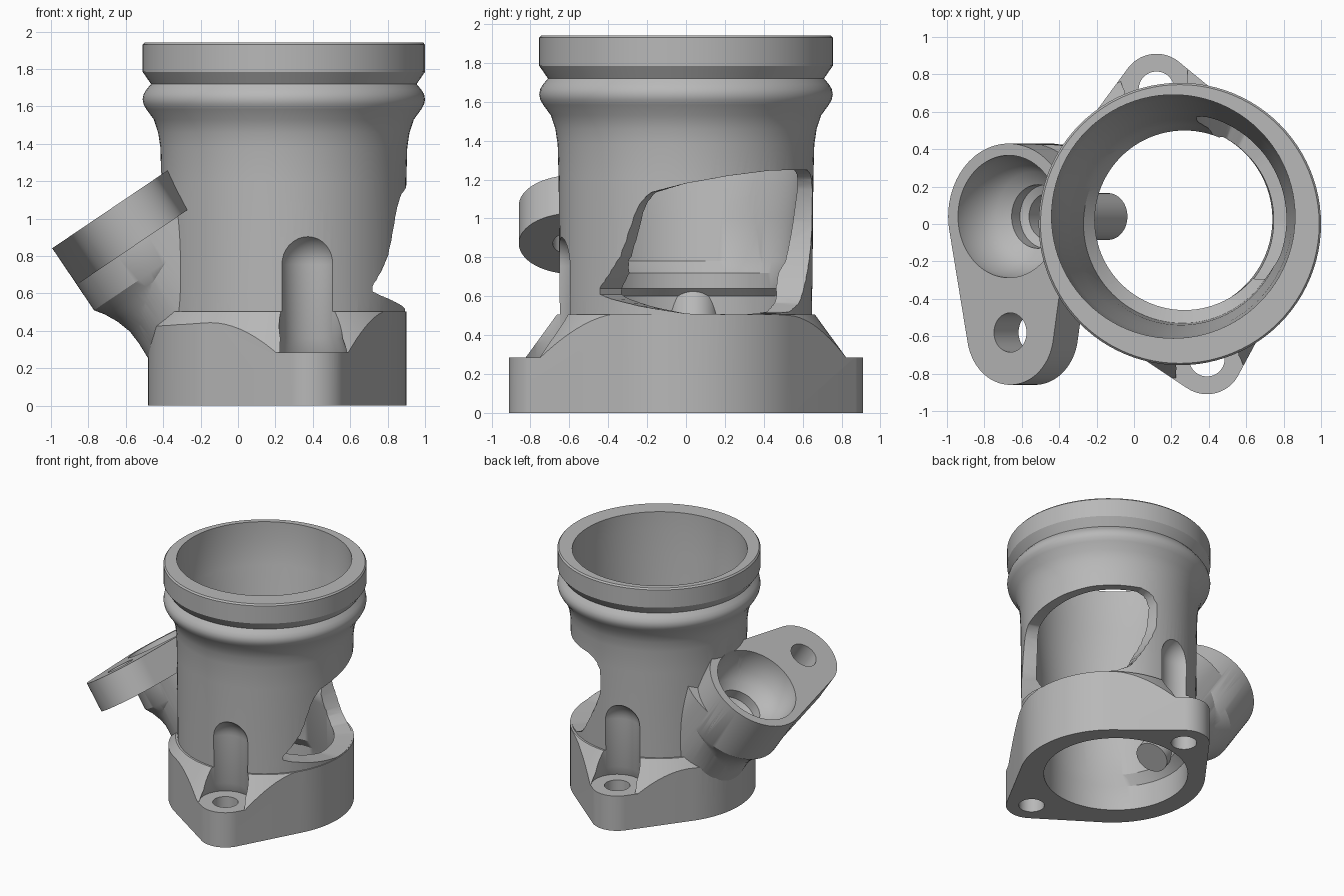
import bpy, bmesh
from math import cos, sin, pi, radians
from mathutils import Matrix, Vector
from mathutils.geometry import convex_hull_2d

cube = bpy.data.objects.get("Cube")
if cube:
    bpy.data.objects.remove(cube, do_unlink=True)

grey = bpy.data.materials.new("cast_grey")
grey.use_nodes = True
grey.diffuse_color = (0.48, 0.48, 0.48, 1)
grey.node_tree.nodes["Principled BSDF"].inputs["Base Color"].default_value = (0.48, 0.48, 0.48, 1)

AXIS = 0.245            # barrel axis in x
SEG = 96


def loft(name, rings, matrix=Matrix()):
    """Skin a list of equal-length point rings into a solid."""
    bm = bmesh.new()
    loops = [[bm.verts.new(matrix @ Vector(p)) for p in ring] for ring in rings]
    n = len(loops[0])
    for a, b in zip(loops, loops[1:]):
        for i in range(n):
            j = (i + 1) % n
            bm.faces.new((a[i], a[j], b[j], b[i]))
    bm.faces.new(loops[0])
    bm.faces.new(loops[-1])
    bmesh.ops.recalc_face_normals(bm, faces=bm.faces)
    mesh = bpy.data.meshes.new(name)
    bm.to_mesh(mesh)
    bm.free()
    mesh.materials.append(grey)
    ob = bpy.data.objects.new(name, mesh)
    bpy.context.collection.objects.link(ob)
    return ob


def circle(r, z, x=0, y=0):
    return [(x + r * cos(2 * pi * i / SEG), y + r * sin(2 * pi * i / SEG), z) for i in range(SEG)]


def turned(name, profile, matrix=Matrix()):
    """Round solid; profile holds (radius, z[, x, y])."""
    return loft(name, [circle(*p) for p in profile], matrix)


def plate(name, circles, z0, z1, matrix=Matrix()):
    """Prism over the hull of several (x, y, r) circles."""
    pts = [p[:2] for x, y, r in circles for p in circle(r, 0, x, y)]
    outline = [pts[i] for i in convex_hull_2d(pts)]
    return loft(name, [[(x, y, z) for x, y in outline] for z in (z0, z1)], matrix)


def combine(target, tool, operation):
    mod = target.modifiers.new(operation.lower(), "BOOLEAN")
    mod.operation, mod.object, mod.solver = operation, tool, "EXACT"
    bpy.context.view_layer.update()
    result = bpy.data.meshes.new_from_object(
        target.evaluated_get(bpy.context.evaluated_depsgraph_get()))
    target.modifiers.clear()
    target.data = result
    bpy.data.objects.remove(tool, do_unlink=True)


at_axis = Matrix.Translation((AXIS, 0, 0))

# Barrel with grooved collar
housing = turned("valve_housing", [
    (0.645, 0.1), (0.65, 0.6), (0.655, 1.2), (0.66, 1.38), (0.672, 1.46), (0.695, 1.53),
    (0.735, 1.585), (0.75, 1.612), (0.755, 1.638), (0.75, 1.665), (0.735, 1.69), (0.71, 1.72),
    (0.755, 1.785), (0.755, 1.93), (0.745, 1.942)], at_axis)

# Two-lobed base, its shoulder sloping down to the bolt pads
bolts = [(0.39, -0.72), (0.12, 0.72)]
base = plate("base", [(0.21, 0, 0.69)] + [(x, y, 0.19) for x, y in bolts], 0, 0.6)
combine(base, turned("shoulder", [
    (1.5, -0.2), (1.5, 0.285), (0.825, 0.285), (0.665, 0.505), (0.3, 0.505)], at_axis), "INTERSECT")
combine(housing, base, "UNION")

# Tilted side port: local -z runs into the barrel, lobe towards the front
tilt = Matrix.Translation((-0.67, 0.04, 1.06)) @ Matrix.Rotation(radians(-34), 4, "Y")
lobe_y = -0.62
boss = turned("port_boss", [
    (0.39, 0), (0.39, -0.4), (0.36, -0.45, 0.005), (0.34, -0.52, 0.02), (0.33, -0.6, 0.035),
    (0.33, -0.68, 0.04), (0.335, -0.8, 0.04), (0.335, -1.0, 0.04)], tilt)
combine(boss, plate("port_flange", [(0, 0, 0.39), (0.01, lobe_y, 0.28)], -0.235, 0, tilt), "UNION")
combine(boss, plate("port_neck", [(0.1, 0, 0.384), (0.15, 0, 0.384)], -0.75, -0.2, tilt), "UNION")
combine(housing, boss, "UNION")

# Main bore: wide recess at the foot, narrow lip, then a leaning taper to the mouth
bore = turned("main_bore", [
    (0.535, -0.1, 0.21, 0.04), (0.535, 0.2, 0.21, 0.04), (0.5, 0.275, 0.24, 0.025),
    (0.5, 0.6, 0.25, 0.02), (0.48, 0.64, 0.27, 0.02), (0.48, 0.72, 0.27, 0.02),
    (0.53, 0.78, 0.26, 0.0), (0.55, 1.0, 0.25, 0.01),
    (0.585, 1.3, 0.24, 0.015), (0.63, 1.6, 0.215, 0.035),
    (0.65, 1.8, 0.21, 0.04), (0.652, 2.1, 0.21, 0.04)])
combine(housing, bore, "DIFFERENCE")

# Port cup with its narrow passage, and the flange bolt hole
combine(housing, turned("port_cup", [
    (0.33, 0.1), (0.325, -0.07), (0.29, -0.17), (0.24, -0.24), (0.17, -0.28),
    (0.17, -0.36), (0.125, -0.38), (0.125, -0.95)], tilt), "DIFFERENCE")
combine(housing, turned("flange_hole", [
    (0.105, 0.1, 0.01, lobe_y), (0.105, -0.34, 0.01, lobe_y)], tilt), "DIFFERENCE")

# Base bolt holes and round-topped clearance slots
for x, y in bolts:
    combine(housing, turned("bolt_hole", [(0.095, -0.1, x, y), (0.095, 0.4, x, y)]), "DIFFERENCE")
    dome = [(0.17 * cos(radians(a)), 0.755 + 0.17 * sin(radians(a)), x, y)
            for a in range(0, 86, 9)]
    combine(housing, turned("bolt_slot", [
        (0.195, 0.285, x, y), (0.17, 0.36, x, y)] + dome), "DIFFERENCE")

# Irregular side window: (angle, bottom, top) columns swept through the wall
columns = [(-43, 0.61, 0.64), (-38, 0.59, 0.7), (-30, 0.57, 0.82), (-26, 0.56, 0.95),
           (-22, 0.55, 1.06), (-17, 0.54, 1.13), (0, 0.51, 1.18), (20, 0.507, 1.22),
           (40, 0.507, 1.245), (56, 0.52, 1.25), (66, 0.57, 1.25),
           (74, 0.7, 1.25), (82, 0.85, 1.22), (86, 0.98, 1.15)]


def column_at(a):
    for (a0, l0, h0), (a1, l1, h1) in zip(columns, columns[1:]):
        if a <= a1:
            t = (a - a0) / (a1 - a0)
            return l0 + (l1 - l0) * t, h0 + (h1 - h0) * t


rings = []
for a in range(columns[0][0], columns[-1][0] + 1, 3):
    low, high = column_at(a)
    inner, outer = radians(a - 12 * max(0, a / 86) ** 2), radians(a)
    rings.append([(r * cos(t), r * sin(t), z) for r, t, z in (
        (0.42, inner, low), (0.8, outer, low), (0.8, outer, high), (0.42, inner, high))])
combine(housing, loft("side_window", rings, at_axis), "DIFFERENCE")

# Smooth shading with crisp machined edges
bpy.ops.object.select_all(action="DESELECT")
housing.select_set(True)
bpy.context.view_layer.objects.active = housing
bpy.ops.object.shade_smooth_by_angle(angle=radians(32))
